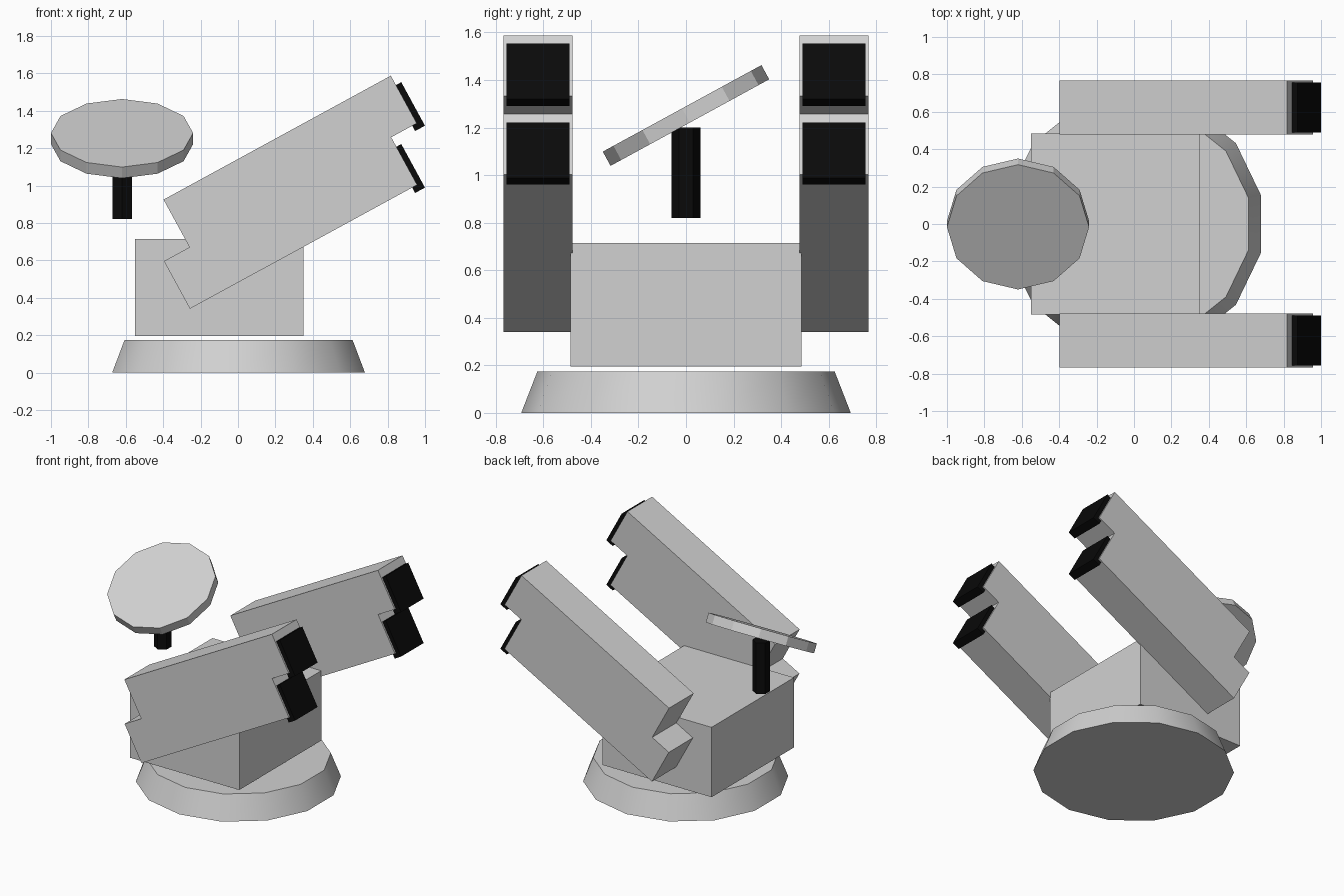
import bpy, bmesh, math
from mathutils import Vector

cube = bpy.data.objects.get("Cube")
if cube:
    bpy.data.objects.remove(cube, do_unlink=True)

TILT = math.radians(28.6)
AXIS = Vector((math.cos(TILT), 0, math.sin(TILT)))      # along the launcher
DOWN = Vector((math.sin(TILT), 0, -math.cos(TILT)))     # across it, downwards


def material(name, rgb):
    mat = bpy.data.materials.new(name)
    mat.use_nodes = True
    mat.diffuse_color = (*rgb, 1)
    mat.node_tree.nodes["Principled BSDF"].inputs["Base Color"].default_value = (*rgb, 1)
    return mat


grey = material("light grey", (0.64, 0.64, 0.64))
black = material("black", (0.003, 0.003, 0.003))


def finish(name, bm, mat, loc=(0, 0, 0), rot=(0, 0, 0)):
    bmesh.ops.recalc_face_normals(bm, faces=bm.faces)
    mesh = bpy.data.meshes.new(name)
    bm.to_mesh(mesh)
    bm.free()
    mesh.materials.append(mat)
    obj = bpy.data.objects.new(name, mesh)
    bpy.context.collection.objects.link(obj)
    obj.location, obj.rotation_euler = loc, rot
    return obj


def box(name, size, mat, loc, rot=(0, 0, 0)):
    bm = bmesh.new()
    bmesh.ops.create_cube(bm, size=1)
    bmesh.ops.scale(bm, vec=size, verts=bm.verts)
    return finish(name, bm, mat, loc, rot)


def cone(name, sides, r_low, r_top, height, mat, loc, rot=(0, 0, 0), turn=0):
    """Prism or frustum with a vertex on the local y axis, plus a turn."""
    bm = bmesh.new()
    bmesh.ops.create_cone(bm, cap_ends=True, segments=sides,
                          radius1=r_low, radius2=r_top, depth=height)
    for v in bm.verts:
        r = r_low if v.co.z < 0 else r_top
        a = math.pi / 2 + turn + 2 * math.pi * (v.index % (2 * sides) // 2) / sides
        v.co.x, v.co.y = r * math.cos(a), r * math.sin(a)
    return finish(name, bm, mat, loc, rot)


# Turntable base, smooth around the side
base = cone("base", 14, 0.693, 0.625, 0.175, grey, (0.003, 0, 0.0875))
bpy.context.view_layer.objects.active = base
base.select_set(True)
bpy.ops.object.shade_smooth_by_angle(angle=math.radians(29))
base.select_set(False)

# Central body
box("body", (0.9, 0.97, 0.52), grey, (-0.1, 0, 0.455))

# Tilted dish on its post
cone("dish", 12, 0.38, 0.38, 0.068, grey, (-0.62, 0, 1.251), (TILT, 0, 0))
cone("dish_post", 6, 0.06, 0.06, 0.38, black, (-0.62, 0, 1.01))


def launcher(name, y):
    """Two stacked tubes, the lower one set back, as one stepped outline."""
    start, length, side, step = Vector((-0.398, 0, 0.925)), 1.384, 0.29, 0.156
    outline = [(0, 0), (length, 0), (length, side), (length - step, side),
               (length - step, 2 * side), (-step, 2 * side), (-step, side), (0, side)]
    bm = bmesh.new()
    shift = Vector((0, y - side / 2, 0))
    face = bm.faces.new([bm.verts.new(start + AXIS * a + DOWN * d + shift)
                         for a, d in outline])
    new = bmesh.ops.extrude_face_region(bm, geom=[face])["geom"]
    bmesh.ops.translate(bm, vec=(0, side, 0),
                        verts=[g for g in new if isinstance(g, bmesh.types.BMVert)])
    return finish(name, bm, grey)


# Launchers with black muzzle covers on both sides
for side, y in (("left", 0.623), ("right", -0.623)):
    launcher("launcher_" + side, y)
    for level, z in (("upper", 1.422), ("lower", 1.091)):
        box(f"muzzle_{level}_{side}", (0.06, 0.265, 0.265), black,
            (0.91, y, z), (0, -TILT, 0))
